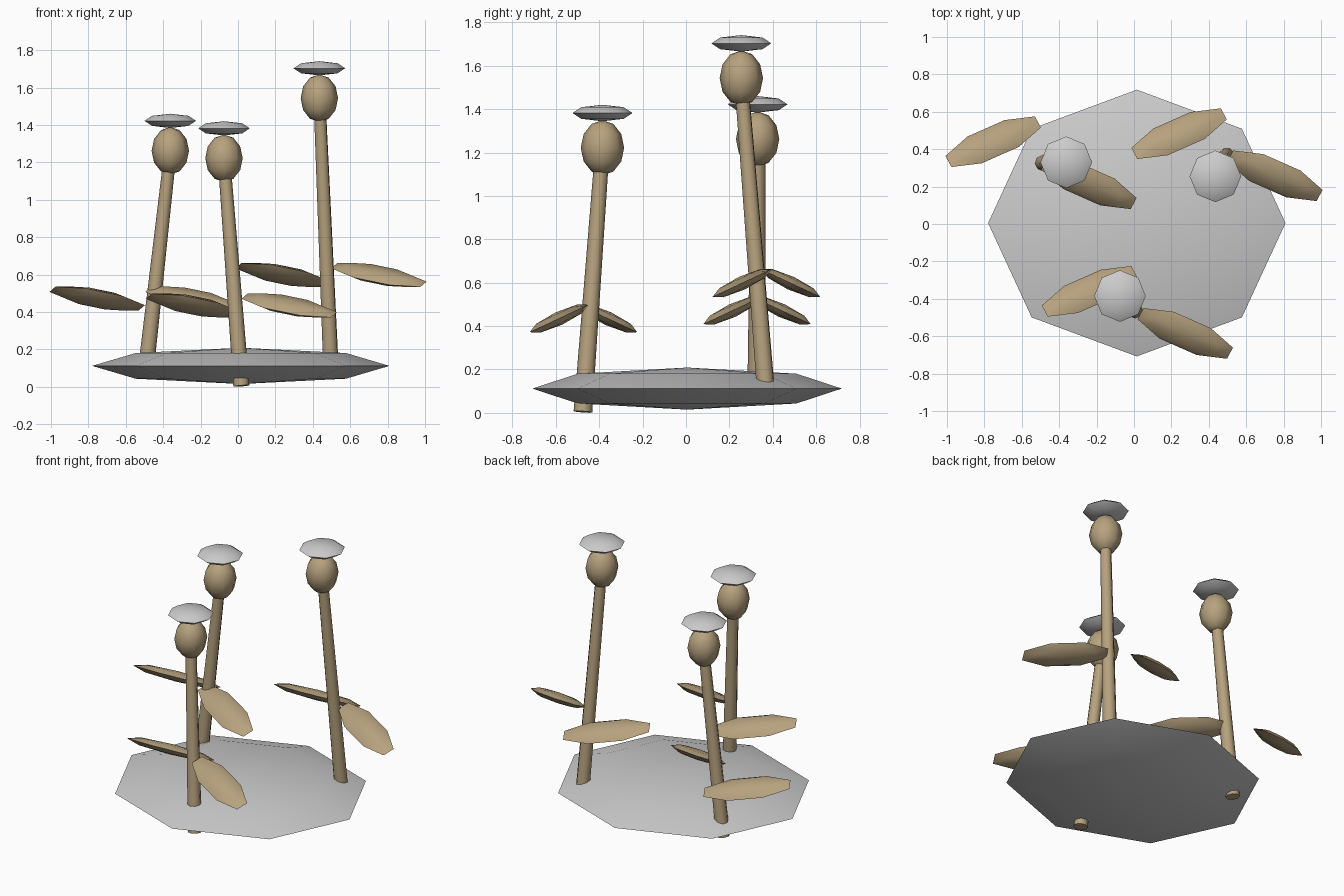
import bpy, math
from mathutils import Matrix, Vector

if "Cube" in bpy.data.objects:
    bpy.data.objects.remove(bpy.data.objects["Cube"])

tan = bpy.data.materials.new("tan")
tan.diffuse_color = (0.47, 0.36, 0.21, 1)
tan.use_nodes = True
tan.node_tree.nodes["Principled BSDF"].inputs["Base Color"].default_value = tan.diffuse_color


def finish(name, mat, angle):
    ob = bpy.context.object
    ob.name = name
    if mat:
        ob.data.materials.append(mat)
    bpy.ops.object.shade_smooth_by_angle(angle=math.radians(angle))
    return ob


def ellipsoid(name, center, radii, rings, mat=None, angle=30, rot=Matrix()):
    bpy.ops.mesh.primitive_uv_sphere_add(segments=8, ring_count=rings, radius=1)
    ob = bpy.context.object
    ob.data.transform(Matrix.Translation(center) @ rot @ Matrix.Diagonal((*radii, 1)))
    return finish(name, mat, angle)


def stem(name, a, b):
    a, b = Vector(a), Vector(b)
    bpy.ops.mesh.primitive_cone_add(vertices=8, radius1=0.043, radius2=0.034, depth=(b - a).length)
    ob = bpy.context.object
    q = (b - a).to_track_quat('Z', 'Y').to_matrix().to_4x4()
    ob.data.transform(Matrix.Translation((a + b) / 2) @ q)
    return finish(name, tan, 50)


def leaf(name, center, side):
    # blunt-ended octagon, turned in its own plane, then rolled about x
    bpy.ops.mesh.primitive_uv_sphere_add(segments=8, ring_count=4, radius=1)
    ob = bpy.context.object
    R = math.radians
    ob.data.transform(Matrix.Translation(center)
                      @ Matrix.Rotation(R(-25 * side), 4, 'X')
                      @ Matrix.Rotation(R(26 * side), 4, 'Z')
                      @ Matrix.Diagonal((0.288, 0.095, 0.032, 1))
                      @ Matrix.Rotation(R(22.5), 4, 'Z'))
    return finish(name, tan, 40)


# faceted base slab
ellipsoid("base", (0.015, 0.005, 0.112), (0.795, 0.713, 0.097), 4)

# stem foot, stem top, bud centre, leaf height
plants = [
    ((0.018, -0.475, 0.005), (-0.068, -0.392, 1.13), (-0.075, -0.385, 1.222), 0.435),
    ((-0.497, 0.325, 0.05), (-0.372, 0.332, 1.16), (-0.362, 0.33, 1.262), 0.472),
    ((0.497, 0.368, 0.10), (0.44, 0.262, 1.44), (0.435, 0.255, 1.543), 0.598),
]
for i, (foot, top, bud, z) in enumerate(plants, 1):
    stem(f"stem_{i}", foot, top)
    ellipsoid(f"bud_{i}", bud, (0.1, 0.1, 0.127), 6, tan, 60)
    ellipsoid(f"cap_{i}", (bud[0], bud[1], bud[2] + 0.16), (0.138, 0.138, 0.038), 4)
    leaf(f"left_leaf_{i}", (foot[0] - 0.256, foot[1] + 0.115, z), 1)
    leaf(f"right_leaf_{i}", (foot[0] + 0.256, foot[1] - 0.11, z), -1)
